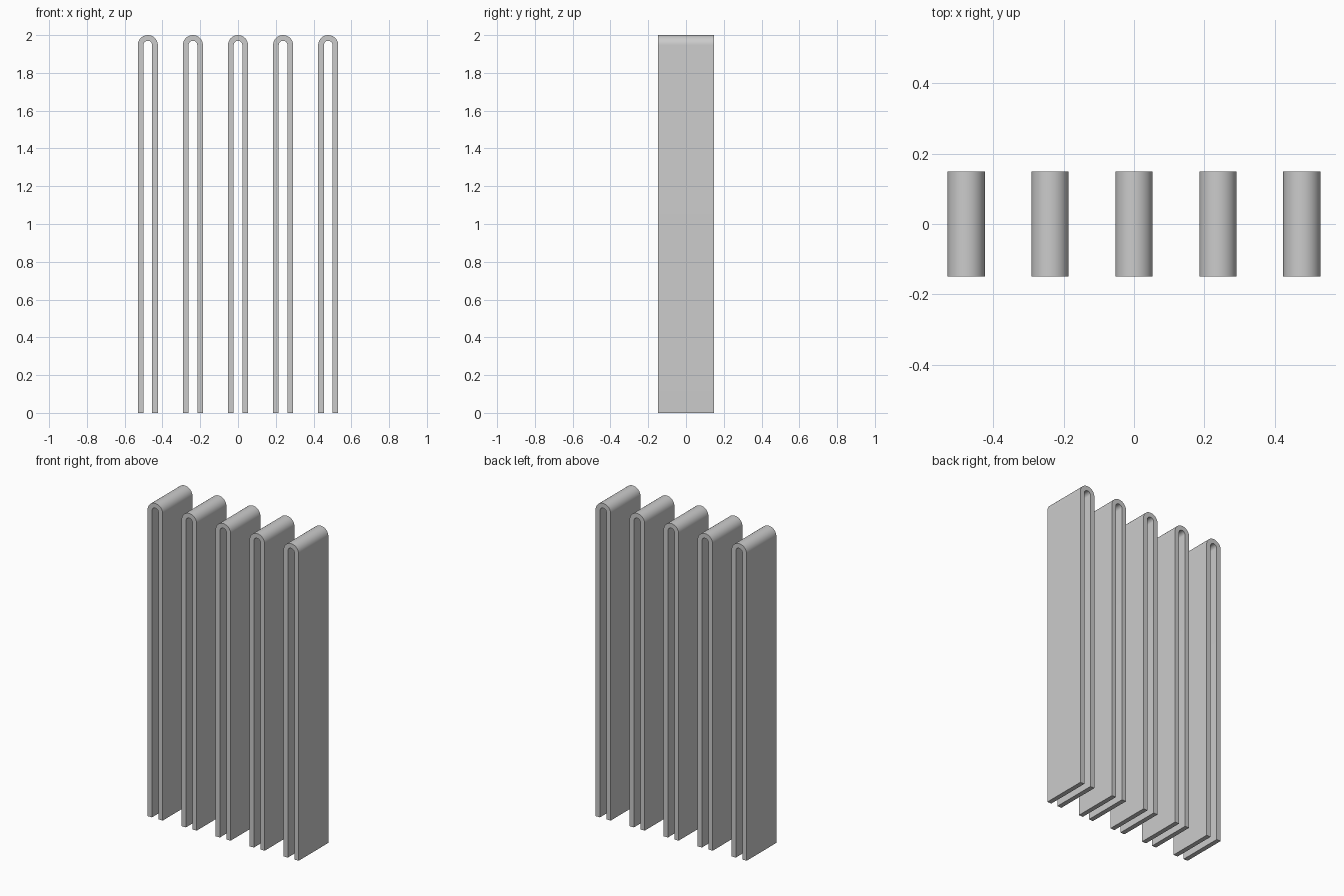
import bpy, bmesh, math

if "Cube" in bpy.data.objects:
    bpy.data.objects.remove(bpy.data.objects["Cube"])

R_OUT, R_IN = 0.053, 0.023     # outer and inner bend radius
DEPTH, HEIGHT = 0.298, 2.0
SPACING, COUNT, SEGS = 0.2387, 5, 24
BEND_Z = HEIGHT - R_OUT


def leg_and_bend(r):
    """Open U line: left foot, half-circle bend, right foot."""
    arc = [(r * math.cos(a), BEND_Z + r * math.sin(a))
           for a in (math.pi * (1 - i / SEGS) for i in range(SEGS + 1))]
    return [(-r, 0)] + arc + [(r, 0)]


def hairpin_fin(name, x):
    bm = bmesh.new()
    front, back = [[[bm.verts.new((px, y, pz)) for px, pz in leg_and_bend(r)]
                    for r in (R_OUT, R_IN)] for y in (-DEPTH / 2, DEPTH / 2)]
    n = len(front[0])
    for i in range(n - 1):
        # front and back rims, outer skin, inner skin
        for a, b in ((front[0], front[1]), (back[0], back[1]),
                     (front[0], back[0]), (front[1], back[1])):
            bm.faces.new((a[i], a[i + 1], b[i + 1], b[i]))
    # feet
    for i in (0, n - 1):
        bm.faces.new((front[0][i], front[1][i], back[1][i], back[0][i]))
    bmesh.ops.recalc_face_normals(bm, faces=bm.faces)
    mesh = bpy.data.meshes.new(name)
    bm.to_mesh(mesh)
    bm.free()
    obj = bpy.data.objects.new(name, mesh)
    obj.location.x = x
    bpy.context.collection.objects.link(obj)
    bpy.ops.object.select_all(action='DESELECT')
    obj.select_set(True)
    bpy.context.view_layer.objects.active = obj
    bpy.ops.object.shade_smooth_by_angle(angle=math.radians(30))


# row of five folded strips
for k in range(COUNT):
    hairpin_fin(f"folded_strip_{k + 1}", (k - (COUNT - 1) / 2) * SPACING)
